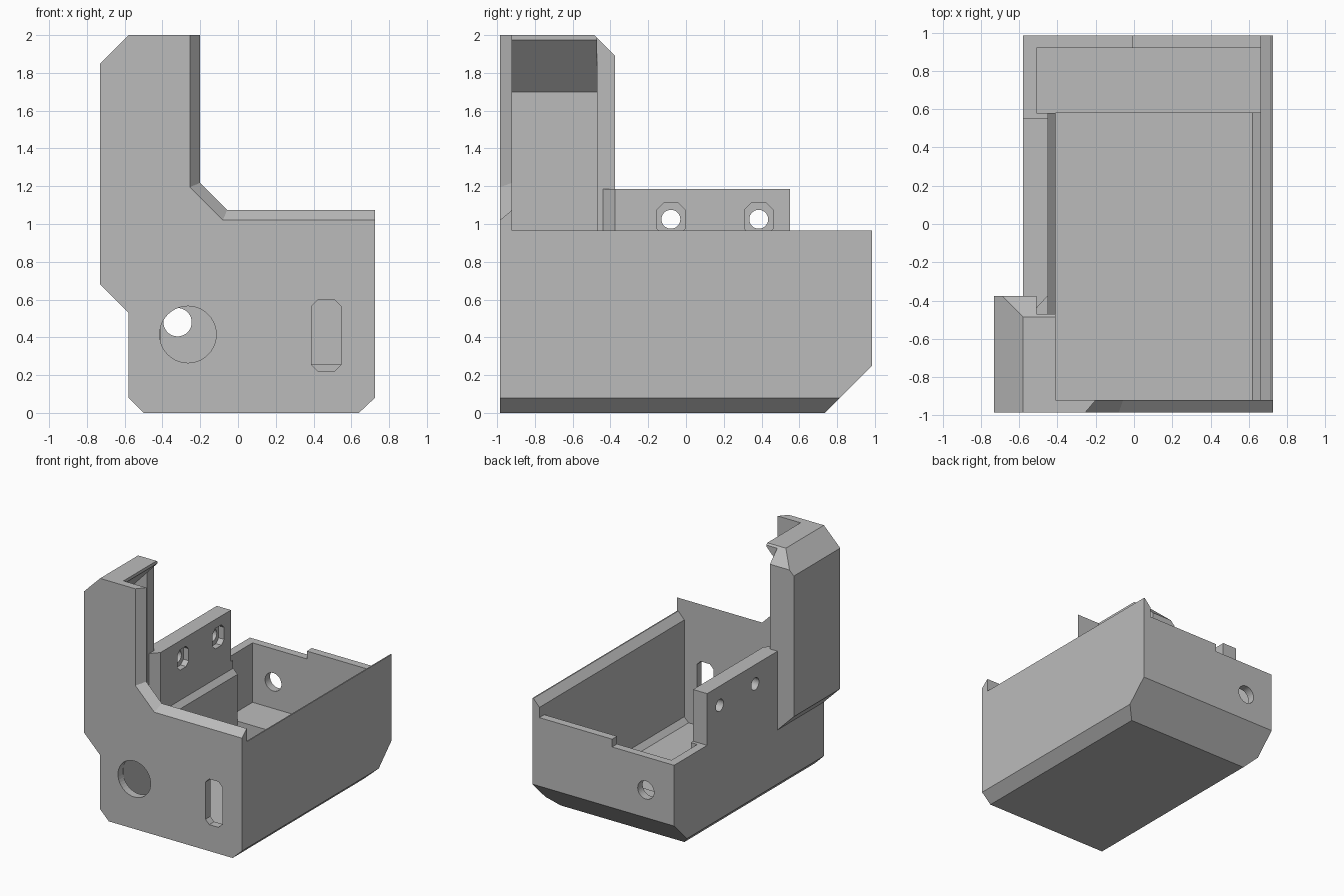
import bpy, bmesh, math

if "Cube" in bpy.data.objects:
    bpy.data.objects.remove(bpy.data.objects["Cube"])

grey = bpy.data.materials.new("plain grey")
grey.use_nodes = True
grey.diffuse_color = (0.5, 0.5, 0.5, 1)
grey.node_tree.nodes["Principled BSDF"].inputs["Base Color"].default_value = (0.5, 0.5, 0.5, 1)


def place(axis, u, v, d):
    return {"x": (d, u, v), "y": (u, d, v), "z": (u, v, d)}[axis]


def prism(name, axis, start, end, profile, end_profile=None):
    """Loft a profile along an axis, optionally to a second profile."""
    bm = bmesh.new()
    a = [bm.verts.new(place(axis, u, v, start)) for u, v in profile]
    b = [bm.verts.new(place(axis, u, v, end)) for u, v in end_profile or profile]
    bm.faces.new(a)
    bm.faces.new(b[::-1])
    for i in range(len(a)):
        j = (i + 1) % len(a)
        bm.faces.new((a[i], b[i], b[j], a[j]))
    bmesh.ops.recalc_face_normals(bm, faces=bm.faces)
    mesh = bpy.data.meshes.new(name)
    bm.to_mesh(mesh)
    bm.free()
    mesh.materials.append(grey)
    obj = bpy.data.objects.new(name, mesh)
    bpy.context.collection.objects.link(obj)
    return obj


def rect(u0, u1, v0, v1):
    return [(u0, v0), (u1, v0), (u1, v1), (u0, v1)]


def slot(u0, u1, v0, v1, c=0.035):
    return [(u0 + c, v0), (u1 - c, v0), (u1, v0 + c), (u1, v1 - c),
            (u1 - c, v1), (u0 + c, v1), (u0, v1 - c), (u0, v0 + c)]


def disc(u, v, r, n=40):
    return [(u + r * math.cos(2 * math.pi * i / n), v + r * math.sin(2 * math.pi * i / n))
            for i in range(n)]


def cut(obj, axis, start, end, profile):
    """Subtract a prism from a part."""
    cutter = prism("cutter", axis, start, end, profile)
    mod = obj.modifiers.new("cut", "BOOLEAN")
    mod.operation, mod.solver, mod.object = "DIFFERENCE", "EXACT", cutter
    deps = bpy.context.evaluated_depsgraph_get()
    mesh = bpy.data.meshes.new_from_object(obj.evaluated_get(deps))
    obj.modifiers.clear()
    obj.data = mesh
    bpy.data.objects.remove(cutter)


LEFT, RIGHT, BACK, FRONT = -0.58, 0.725, 0.985, -0.985
INNER = -0.92
pocket = [(-0.67, 0.91), (-0.41, 0.65), (0, 0.65), (0, 1.975), (-0.41, 1.975), (-0.67, 1.7)]

# Tray with chamfered underside
tray = prism("tray", "y", INNER, BACK,
             [(-0.5, 0), (0.64, 0), (RIGHT, 0.08), (RIGHT, 0.965), (LEFT, 0.965), (LEFT, 0.08)])
cut(tray, "x", -1, 1, [(0.735, 0), (BACK, 0.25), (1.1, 0.365), (1.1, -0.1), (0.635, -0.1)])
# Main cavity, then the wider rear cavity above its ledge
cut(tray, "y", -1, 0.58, [(-0.41, 0.06), (0.62, 0.06), (0.66, 0.1), (0.66, 1.2), (-0.45, 1.2),
                          (-0.45, 0.69), (-0.41, 0.65)])
cut(tray, "y", 0.5795, 0.92, rect(-0.51, 0.66, 0.26, 1.2))
# Stepped rim and the sloped top of the side wall
cut(tray, "y", -1, 1.1, rect(-0.8, -0.01, 0.755, 1.2))
cut(tray, "y", -1, 1.1, rect(-0.02, 0.66, 0.82, 1.2))
cut(tray, "y", -1, 1.1, [(0.715, 0.965), (0.66, 0.905), (0.5, 0.905), (0.5, 1.2), (0.715, 1.2)])
# Column opening and rear cable hole
cut(tray, "y", -1, -0.47, pocket)
cut(tray, "y", 0.85, 1.1, disc(-0.32, 0.48, 0.075))

# Front plate, its upper edge bevelled toward the outside
shared = [(-0.58, 2), (-0.73, 1.85), (-0.73, 0.68), (LEFT, 0.53), (LEFT, 0.08),
          (-0.5, 0), (0.64, 0), (RIGHT, 0.08)]
plate = prism("front_plate", "y", FRONT, INNER,
              shared + [(RIGHT, 1.02), (-0.08, 1.02), (-0.255, 1.195), (-0.255, 2)],
              shared + [(RIGHT, 1.075), (-0.057, 1.075), (-0.2, 1.218), (-0.2, 2)])
cut(plate, "y", -1.1, -0.8, disc(-0.265, 0.415, 0.15))
cut(plate, "y", -1.1, -0.8, slot(0.39, 0.545, 0.22, 0.6))

# Hollow column with a hooded top
column = prism("column", "y", INNER, -0.375,
               [(LEFT, 0.53), (-0.73, 0.68), (-0.73, 1.85), (-0.58, 2), (-0.41, 2), (-0.41, 0.53)])
cut(column, "y", -1, -0.47, pocket)
cut(column, "y", -0.471, -0.3, rect(-0.51, 0, 0.4, 2.1))
cut(column, "x", -1, 0, [(-0.485, 2), (-0.375, 1.89), (-0.2, 1.715), (-0.2, 2.2), (-0.685, 2.2)])

# Mounting flange with two bolt holes and recessed nut slots
flange = prism("mounting_flange", "z", 0.69, 1.185,
               [(LEFT, -0.44), (-0.51, -0.44), (-0.45, -0.375), (-0.45, 0.55), (LEFT, 0.55)])
for y in (-0.08, 0.385):
    cut(flange, "x", -0.5, -0.3, slot(y - 0.075, y + 0.075, 0.94, 1.11))
    cut(flange, "x", -0.8, -0.3, disc(y, 1.025, 0.05, 32))
